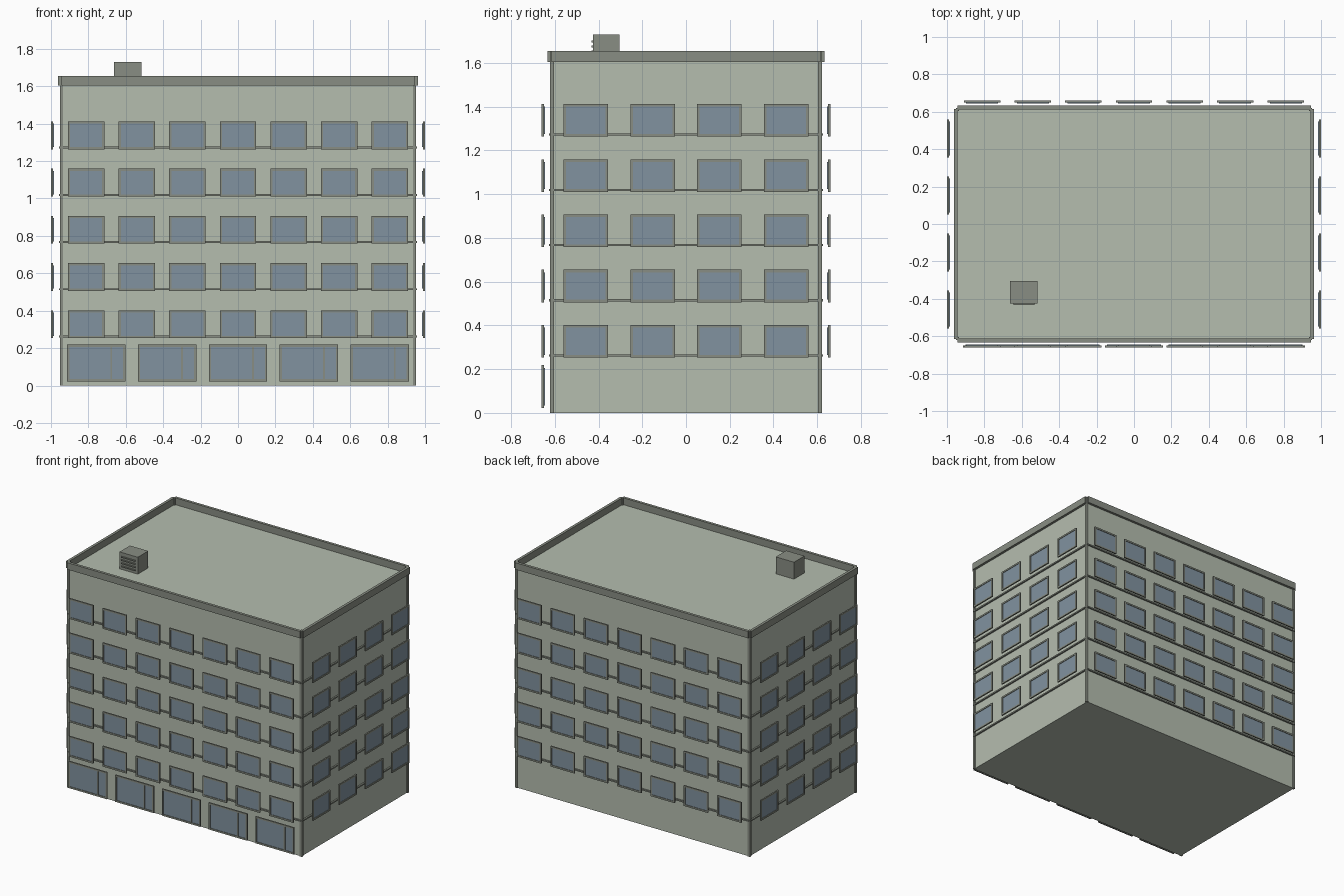
import bpy, bmesh
from math import pi
from mathutils import Matrix, Vector

if "Cube" in bpy.data.objects:
    bpy.data.objects.remove(bpy.data.objects["Cube"])

HX, HY, ROOF, TOP = 0.945, 0.615, 1.605, 1.655


def material(name, rgb):
    m = bpy.data.materials.new(name)
    m.diffuse_color = (*rgb, 1)
    m.use_nodes = True
    m.node_tree.nodes["Principled BSDF"].inputs["Base Color"].default_value = m.diffuse_color
    return m


WALL = material("wall_paint", (0.46, 0.51, 0.43))
TRIM = material("trim_paint", (0.25, 0.27, 0.23))
GLASS = material("window_glass", (0.22, 0.29, 0.35))


def build(name, boxes, mat, matrix=None):
    """One object from a list of (x0, x1, y0, y1, z0, z1) boxes."""
    bm = bmesh.new()
    for x0, x1, y0, y1, z0, z1 in boxes:
        c = Vector(((x0 + x1) / 2, (y0 + y1) / 2, (z0 + z1) / 2))
        m = Matrix.Translation(c) @ Matrix.Diagonal((x1 - x0, y1 - y0, z1 - z0, 1))
        bmesh.ops.create_cube(bm, size=1, matrix=m)
    if matrix:
        bm.transform(matrix)
    me = bpy.data.meshes.new(name)
    bm.to_mesh(me)
    bm.free()
    me.materials.append(mat)
    ob = bpy.data.objects.new(name, me)
    bpy.context.collection.objects.link(ob)
    return ob


def perimeter(out, inn, z0, z1):
    """Four strips around the walls, leaving the corners to the posts."""
    strips = []
    for s in (-1, 1):
        ya, yb = sorted((s * (HY + out), s * (HY - inn)))
        xa, xb = sorted((s * (HX + out), s * (HX - inn)))
        strips.append((-HX, HX, ya, yb, z0, z1))
        strips.append((xa, xb, -HY, HY, z0, z1))
    return strips


def frame(x0, x1, z0, z1, y, t=0.012):
    """Rectangular frame whose outer face is at -y."""
    a, b = -y, -y + 0.010
    return [(x0, x0 + t, a, b, z0, z1), (x1 - t, x1, a, b, z0, z1),
            (x0 + t, x1 - t, a, b, z0, z0 + t), (x0 + t, x1 - t, a, b, z1 - t, z1)]


def pane(x0, x1, z0, z1, y, t=0.012):
    return (x0 + t, x1 - t, -y + 0.004, -y + 0.015, z0 + t, z1 - t)


# Main block
build("building_body", [(-HX, HX, -HY, HY, 0, ROOF)], WALL)

# Corner posts
build("corner_posts", [(sx * 0.944 - 0.009, sx * 0.944 + 0.009,
                        sy * 0.612 - 0.009, sy * 0.612 + 0.009, 0, TOP)
                       for sx in (-1, 1) for sy in (-1, 1)], TRIM)

# Parapet and floor bands
build("parapet", perimeter(0.018, 0.002, ROOF, TOP), TRIM)
for i in range(5):
    z = 0.262 + i * 0.2525
    build(f"floor_band_{i + 1}", perimeter(0.011, 0.005, z - 0.005, z + 0.005), TRIM)

# Upper windows, standing slightly off each wall
for side, angle, n, step, w, y in (("front", 0, 7, 0.2705, 0.195, 0.660),
                                   ("right", pi / 2, 4, 0.305, 0.204, 1.0),
                                   ("back", pi, 7, 0.2705, 0.195, 0.660),
                                   ("left", -pi / 2, 4, 0.305, 0.204, 1.0)):
    frames, panes = [], []
    for row in range(5):
        for col in range(n):
            x, z = (col - (n - 1) / 2) * step, 0.253 + row * 0.2525
            rect = (x - w / 2, x + w / 2, z, z + 0.149, y)
            frames += frame(*rect)
            panes.append(pane(*rect))
    turn = Matrix.Rotation(angle, 4, "Z")
    build(f"{side}_window_frames", frames, TRIM, turn)
    build(f"{side}_window_panes", panes, GLASS, turn)

# Shopfronts with a wide display pane and a narrow door pane
frames, panes = [], []
for i in range(5):
    x = (i - 2) * 0.379
    rect = (x - 0.156, x + 0.156, 0.022, 0.218, 0.660)
    frames += frame(*rect)
    frames.append((x + 0.075, x + 0.085, -0.660, -0.650, 0.034, 0.206))
    panes.append(pane(*rect))
build("shopfront_frames", frames, TRIM)
build("shopfront_panes", panes, GLASS)

# Rooftop unit with louvres on its front
build("roof_unit", [(-0.663, -0.515, -0.425, -0.304, ROOF, 1.729)], TRIM)
build("roof_unit_louvres", [(-0.645, -0.533, -0.433, -0.424, z, z + 0.008)
                            for z in (1.625, 1.648, 1.671, 1.694)], TRIM)
